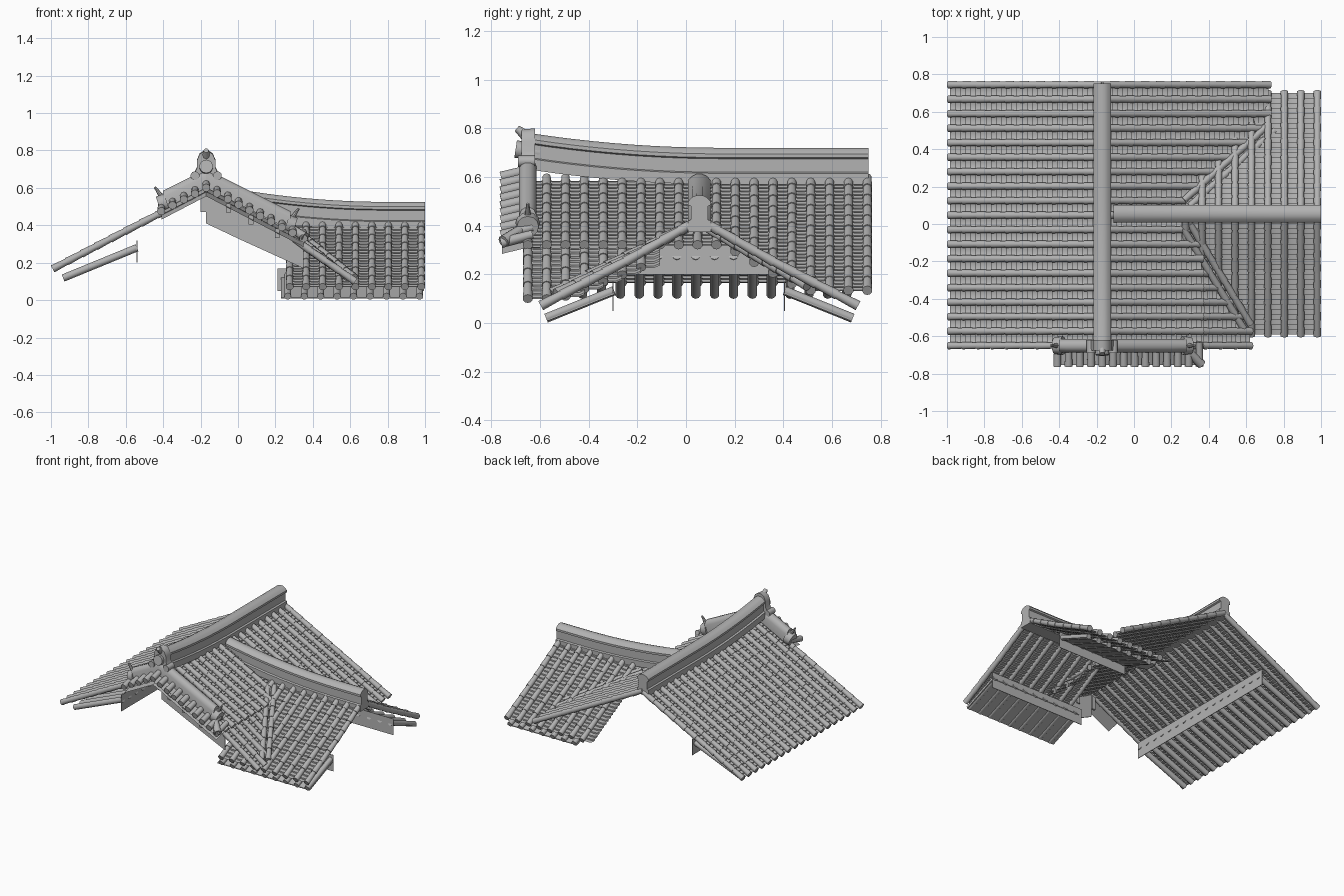
import bpy, bmesh, math
from mathutils import Vector as V, Matrix

old = bpy.data.objects.get("Cube")
if old:
    bpy.data.objects.remove(old, do_unlink=True)

GREY = (0.45, 0.45, 0.45, 1)
mat = bpy.data.materials.new("clay grey")
mat.use_nodes = True
mat.diffuse_color = GREY
mat.node_tree.nodes["Principled BSDF"].inputs["Base Color"].default_value = GREY

X, Y, Z = V((1, 0, 0)), V((0, 1, 0)), V((0, 0, 1))
RX, WY = -0.17, 0.055          # ridge lines of the main roof and the wing
PITCH, WPITCH = 0.0775, 0.088  # spacing of tile rows


def finish(bm, name):
    bmesh.ops.recalc_face_normals(bm, faces=bm.faces)
    me = bpy.data.meshes.new(name)
    bm.to_mesh(me)
    bm.free()
    me.materials.append(mat)
    ob = bpy.data.objects.new(name, me)
    bpy.context.collection.objects.link(ob)
    bpy.ops.object.select_all(action='DESELECT')
    ob.select_set(True)
    bpy.context.view_layer.objects.active = ob
    bpy.ops.object.shade_smooth_by_angle(angle=math.radians(40))
    return ob


def tube(bm, a, b, ra, rb, sides=10):
    a, b = V(a), V(b)
    m = Matrix.Translation((a + b) / 2) @ (b - a).to_track_quat('Z', 'Y').to_matrix().to_4x4()
    bmesh.ops.create_cone(bm, cap_ends=True, segments=sides, radius1=ra, radius2=rb,
                          depth=(b - a).length, matrix=m)


def box(bm, lo, hi):
    lo, hi = V(lo), V(hi)
    m = Matrix.Translation((lo + hi) / 2) @ Matrix.Diagonal((*(hi - lo), 1))
    bmesh.ops.create_cube(bm, size=1, matrix=m)


def sweep(bm, path, section, side):
    rings = [[bm.verts.new(V(p) + side * u + Z * v) for u, v in section] for p in path]
    n = len(section)
    for r, s in zip(rings, rings[1:]):
        for i in range(n):
            bm.faces.new((r[i], r[(i + 1) % n], s[(i + 1) % n], s[i]))
    bm.faces.new(rings[0])
    bm.faces.new(rings[-1][::-1])


def walk(path, step):
    # even points along a polyline
    path = [V(p) for p in path]
    out = [path[0]]
    for a, b in zip(path, path[1:]):
        n = max(1, round((b - a).length / step))
        out += [a.lerp(b, (i + 1) / n) for i in range(n)]
    return out


def tile_row(bm, path, across=None):
    # overlapping barrel tiles, with a stepped pan beside them
    pts = walk(path, 0.09)
    for a, b in zip(pts, pts[1:]):
        tube(bm, a, b + (b - a) * 0.08, 0.017, 0.021)
    if across is None:
        return
    fine = walk(path, 0.03)
    strips = []
    for a, b in zip(fine, fine[1:]):
        for p, lift in ((a, -0.006), (b, 0.004)):
            strips.append([bm.verts.new(p + across * t + Z * (lift - d))
                           for t, d in ((0, 0), (0.3, 0.01), (0.7, 0.01), (1, 0))])
    for r, s in zip(strips, strips[1:]):
        for i in range(3):
            bm.faces.new((r[i], r[i + 1], s[i + 1], s[i]))


def roof_z(x):
    return 0.6 - 0.52 * abs(x - RX)


# Main roof slopes
left, right, skirt = bmesh.new(), bmesh.new(), bmesh.new()
for i in range(19):
    y = -0.65 + PITCH * i
    step = Y * PITCH if i < 18 else None
    tile_row(left, [(RX, y, 0.59), (-0.6, y, 0.37), (-0.985, y, 0.17)], step)
    if y < 0.02:
        end = 0.36
        low = min(0.62, 0.33 - y * 0.56)
        if low > 0.4:
            tile_row(skirt, [(0.3, y, 0.325), (low, y, 0.325 - (low - 0.3) * 0.69)], step)
    else:
        end = min(0.72, max(0.36, 0.3 + (y - 0.1) * 1.1))
    tile_row(right, [(RX, y, 0.6), (end, y, roof_z(end))], step)
finish(left, "left_slope_tiles")
finish(right, "right_slope_tiles")
finish(skirt, "front_lower_tiles")

# Wing slopes
for name, sign in (("wing_front_tiles", -1), ("wing_back_tiles", 1)):
    bm = bmesh.new()
    for i in range(9):
        x = 0.98 - WPITCH * i
        if sign > 0 and x < 0.36:
            continue
        tile_row(bm, [(x, WY, 0.425), (x, WY + sign * 0.3, 0.255), (x, WY + sign * 0.645, 0.075)],
                 X * -WPITCH if i < 8 else None)
    finish(bm, name)

# Ridges with a stepped section and a rounded cap
half = [(0.047, -0.02), (0.047, 0.025), (0.035, 0.03), (0.035, 0.085),
        (0.046, 0.09), (0.046, 0.105), (0.03, 0.122), (0.012, 0.13)]
ridge_section = half + [(-u, v) for u, v in reversed(half)]
bm = bmesh.new()
ys = [0.75 - 1.39 * i / 16 for i in range(17)]
sweep(bm, [(RX, y, 0.59 + 0.06 * (max(0, 0.15 - y) / 0.79) ** 2) for y in ys], ridge_section, X)
finish(bm, "main_ridge")
bm = bmesh.new()
xs = [-0.11 + 1.11 * i / 14 for i in range(15)]
sweep(bm, [(x, WY, 0.395 + 0.085 * (max(0, 0.8 - x) / 0.9) ** 2) for x in xs], ridge_section, Y)
finish(bm, "wing_ridge")

# Valley tiles
bm = bmesh.new()
for a, b in (((0.28, -0.01, 0.385), (0.6, -0.54, 0.125)), ((0.28, 0.11, 0.385), (0.73, 0.51, 0.155))):
    off = (V(b) - V(a)).cross(Z).normalized() * 0.022
    for s in (-1, 1):
        tile_row(bm, [V(a) + off * s, V(b) + off * s])
finish(bm, "valley_tiles")

# Front verge: short cross tiles, pans and a low ridge following the gable
tiles, cover, ends = bmesh.new(), bmesh.new(), bmesh.new()
verge_half = [(0.036, -0.01), (0.036, 0.055), (0.026, 0.08), (0.01, 0.09)]
verge_section = verge_half + [(-u, v) for u, v in reversed(verge_half)]
for sign, reach, stop in ((-1, 0.24, -0.40), (1, 0.52, 0.28)):
    n = round(reach / 0.058)
    for i in range(n + 1):
        x = RX + sign * reach * i / n
        z = roof_z(x) + 0.01
        tube(tiles, (x, -0.63, z + 0.025), (x, -0.76, z - 0.01), 0.018, 0.022)
    far = RX + sign * reach
    q = [(RX, -0.63, 0.61), (RX, -0.755, 0.58), (far, -0.755, roof_z(far) - 0.02), (far, -0.63, roof_z(far) + 0.01)]
    for drop in (0, 0.025):
        tiles.faces.new([tiles.verts.new(V(p) - Z * drop) for p in q])
    path = [(x, -0.65, roof_z(x) + 0.01 + 0.02 * abs(x - RX))
            for x in [RX + (stop - RX) * k / 6 for k in range(7)]]
    sweep(cover, path, verge_section, Y)
    # End ornament with an upturned horn
    z = roof_z(stop)
    tube(ends, (stop - sign * 0.02, -0.65, z + 0.045), (stop + sign * 0.025, -0.65, z + 0.03), 0.05, 0.045, 12)
    tube(ends, (stop, -0.65, z + 0.06), (stop + sign * 0.045, -0.65, z + 0.125), 0.016, 0.006, 8)
# Corner tiles at the low end of the verge
tube(ends, (0.28, -0.67, 0.39), (0.36, -0.75, 0.335), 0.02, 0.026)
finish(tiles, "verge_tiles")
finish(cover, "verge_ridge")
finish(ends, "verge_end_ornaments")

# Ridge end ornament
bm = bmesh.new()
shape = [(0.075, 0), (0.06, 0.03), (0.05, 0.05), (0.05, 0.09), (0.035, 0.125), (0.012, 0.14)]
shape += [(-u, v) for u, v in reversed(shape)]
sweep(bm, [(RX, -0.62, 0.66), (RX, -0.675, 0.655)], shape, X)
tube(bm, (RX, -0.6, 0.7), (RX, -0.7, 0.715), 0.036, 0.036, 14)
tube(bm, (RX, -0.64, 0.755), (RX, -0.695, 0.8), 0.028, 0.014, 10)
for s in (-1, 1):
    tube(bm, (RX + s * 0.06, -0.62, 0.665), (RX + s * 0.06, -0.69, 0.665), 0.024, 0.024)
finish(bm, "ridge_end_ornament")

# Gable board and the purlin ends above it
bm = bmesh.new()
outline = [(RX, 0.58), (RX, 0.41), (0.02, 0.32), (0.35, 0.17), (0.35, 0.32)]
sweep(bm, [(0, -0.655, 0), (0, -0.648, 0)], outline, X)
box(bm, (-0.2, -0.655, 0.47), (RX, -0.64, 0.57))
finish(bm, "gable_board")
bm = bmesh.new()
for x in (-0.05, 0.07, 0.21):
    box(bm, (x - 0.013, -0.74, roof_z(x) - 0.07), (x + 0.013, -0.64, roof_z(x) - 0.02))
finish(bm, "purlin_ends")

# Rafters under the eaves
bm = bmesh.new()
for i in range(17):
    y = -0.58 + PITCH * i
    tube(bm, (-0.54, y, 0.28), (-0.935, y, 0.118), 0.02, 0.02)
finish(bm, "main_rafters")
bm = bmesh.new()
for sign in (-1, 1):
    for i in range(9):
        x = 0.97 - WPITCH * i
        if sign < 0 or x > 0.4:
            tube(bm, (x, WY + sign * 0.35, 0.133), (x, WY + sign * 0.63, 0.02), 0.019, 0.019)
    x0 = 0.23 if sign < 0 else 0.42
    sweep(bm, [(x0, WY, 0), (0.99, WY, 0)],
          [(sign * 0.35, 0.118), (sign * 0.625, 0.008), (sign * 0.625, 0.014), (sign * 0.35, 0.124)], Y)
finish(bm, "wing_rafters")

# Wall plates at the inner ends of the rafters
bm = bmesh.new()
box(bm, (-0.542, -0.6, 0.2), (-0.538, 0.7, 0.32))
finish(bm, "main_wall_plate")
bm = bmesh.new()
box(bm, (0.21, -0.302, 0.05), (0.995, -0.298, 0.17))
box(bm, (0.42, 0.403, 0.05), (0.995, 0.407, 0.17))
finish(bm, "wing_wall_plates")
